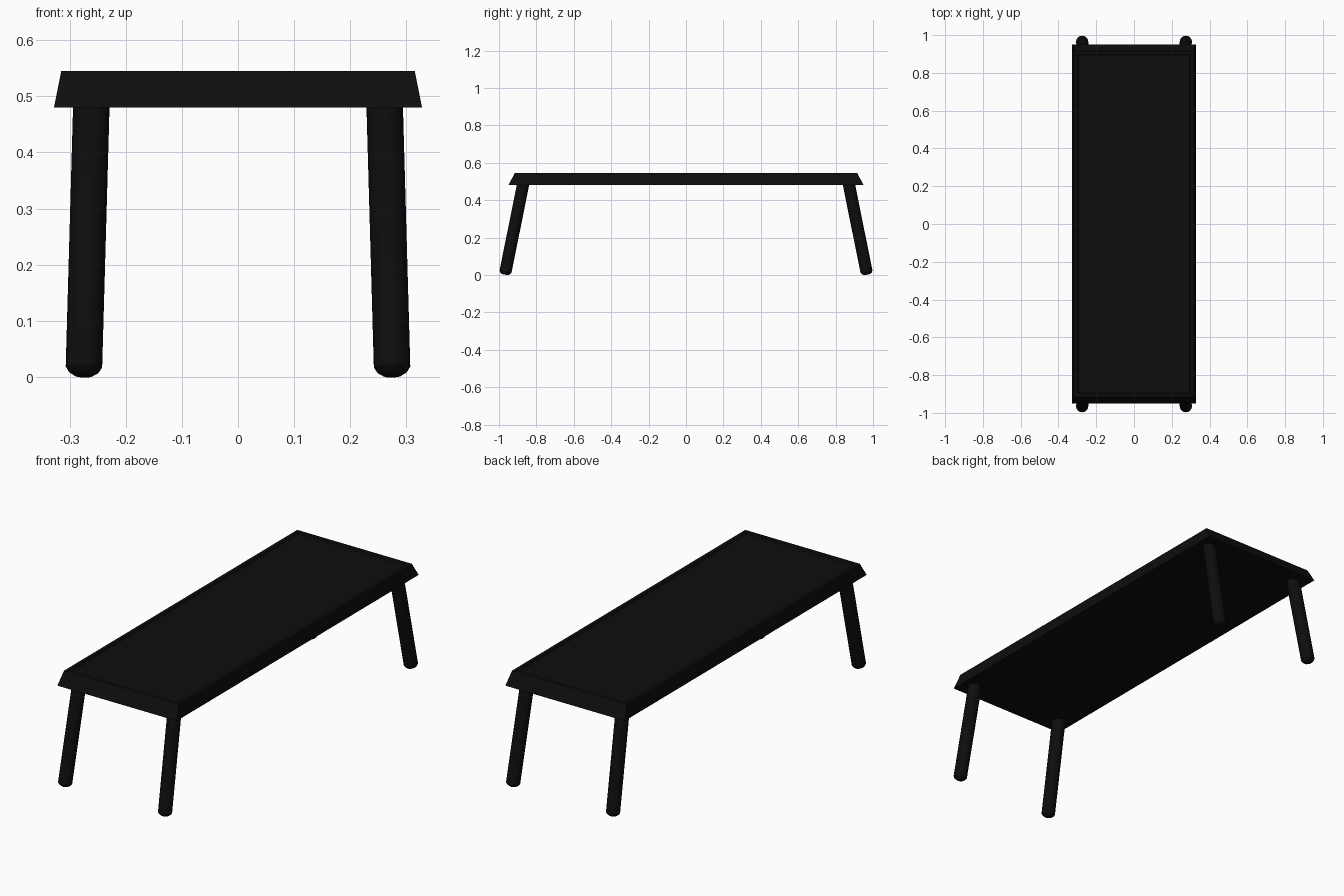
import bpy, bmesh, math
from mathutils import Vector

if "Cube" in bpy.data.objects:
    bpy.data.objects.remove(bpy.data.objects["Cube"])

black = bpy.data.materials.new("black")
black.diffuse_color = (0.004, 0.004, 0.004, 1)
black.use_nodes = True
black.node_tree.nodes["Principled BSDF"].inputs["Base Color"].default_value = black.diffuse_color


def finish(name, bm):
    bmesh.ops.recalc_face_normals(bm, faces=bm.faces[:])
    me = bpy.data.meshes.new(name)
    bm.to_mesh(me)
    bm.free()
    me.materials.append(black)
    ob = bpy.data.objects.new(name, me)
    bpy.context.collection.objects.link(ob)
    return ob


# bench seat: bevelled slab with a narrow rim around a shallow panel
def seat():
    bm = bmesh.new()
    rings = []
    for hx, hy, z in ((0.328, 0.95, 0.48), (0.315, 0.915, 0.545),
                      (0.298, 0.898, 0.545), (0.294, 0.894, 0.538)):
        rings.append([bm.verts.new((sx * hx, sy * hy, z))
                      for sx, sy in ((-1, -1), (1, -1), (1, 1), (-1, 1))])
    for a, b in zip(rings, rings[1:]):
        for i in range(4):
            j = (i + 1) % 4
            bm.faces.new((a[i], a[j], b[j], b[i]))
    bm.faces.new(rings[0][::-1])
    bm.faces.new(rings[-1])
    finish("seat", bm)


# splayed round leg with a rounded foot
def leg(name, sx, sy, sides=16):
    foot = Vector((sx * 0.275, sy * 0.968, 0.002))
    head = Vector((sx * 0.2612, sy * 0.870, 0.49))
    length = (head - foot).length
    bm = bmesh.new()
    rings = []
    for r, h in ((0.016, 0), (0.027, 0.007), (0.0325, 0.016), (0.0325, length)):
        rings.append([bm.verts.new((r * math.cos(math.tau * i / sides),
                                    r * math.sin(math.tau * i / sides), h))
                      for i in range(sides)])
    for a, b in zip(rings, rings[1:]):
        for i in range(sides):
            j = (i + 1) % sides
            bm.faces.new((a[i], a[j], b[j], b[i])).smooth = True
    bm.faces.new(rings[0][::-1])
    bm.faces.new(rings[-1])
    ob = finish(name, bm)
    ob.location = foot
    ob.rotation_euler = Vector((0, 0, 1)).rotation_difference(head - foot).to_euler()
    bpy.ops.object.select_all(action='DESELECT')
    ob.select_set(True)
    bpy.context.view_layer.objects.active = ob
    bpy.ops.object.shade_smooth_by_angle(angle=math.radians(30))


seat()
for sy, end in ((-1, "front"), (1, "back")):
    for sx, side in ((-1, "left"), (1, "right")):
        leg(f"{end}_{side}_leg", sx, sy)
